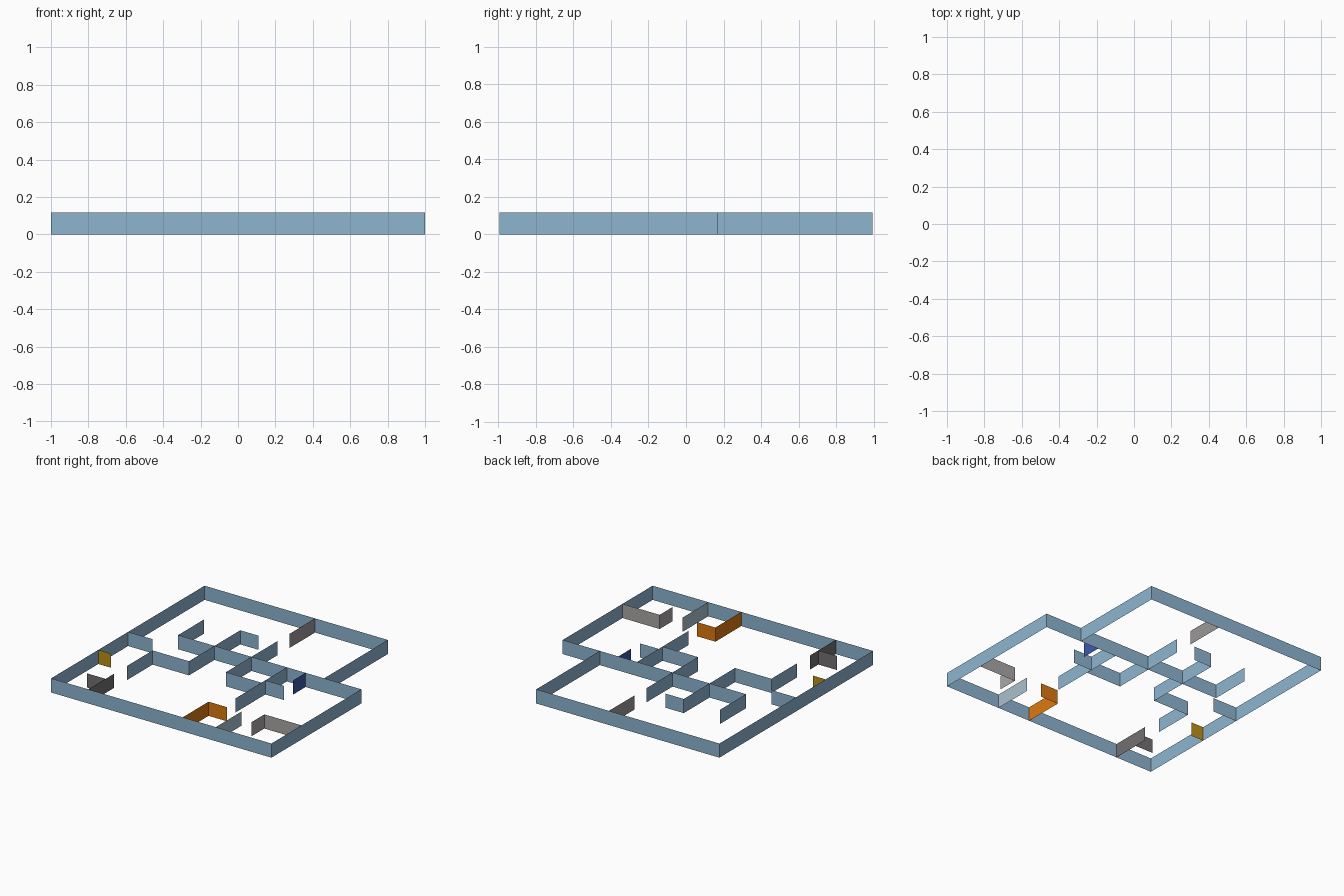
import bpy

if "Cube" in bpy.data.objects:
    bpy.data.objects.remove(bpy.data.objects["Cube"])

HEIGHT = 0.116


def material(name, rgb):
    m = bpy.data.materials.new(name)
    m.diffuse_color = (*rgb, 1)
    m.use_nodes = True
    m.node_tree.nodes["Principled BSDF"].inputs["Base Color"].default_value = m.diffuse_color
    return m


blue = material("blue", (0.27, 0.46, 0.63))
pale_blue = material("pale_blue", (0.40, 0.54, 0.62))
navy = material("navy", (0.045, 0.10, 0.40))
orange = material("orange", (0.72, 0.19, 0.005))
yellow = material("yellow", (0.50, 0.28, 0.01))
dark_grey = material("dark_grey", (0.17, 0.16, 0.16))
mid_grey = material("mid_grey", (0.33, 0.31, 0.31))
light_grey = material("light_grey", (0.40, 0.38, 0.38))


def wall(name, mat, *points):
    """Raise a paper-thin wall along a path on the floor plan."""
    n = len(points)
    verts = [(x, y, z) for z in (0, HEIGHT) for x, y in points]
    faces = [(i, i + 1, n + i + 1, n + i) for i in range(n - 1)]
    mesh = bpy.data.meshes.new(name)
    mesh.from_pydata(verts, [], faces)
    mesh.materials.append(mat)
    obj = bpy.data.objects.new(name, mesh)
    bpy.context.collection.objects.link(obj)
    return obj


# Outer boundary with the stepped back right corner
wall("outer_wall", blue, (-1, -0.995), (1, -0.995), (1, 0.17), (0.663, 0.17),
     (0.663, 0.995), (-1, 0.995), (-1, -0.995))

# Main inner partitions
wall("cross_wall", blue, (0.663, 0.17), (-0.663, 0.17), (-0.663, 0.505))
wall("zigzag_wall", blue, (-0.168, 0.505), (-0.333, 0.505), (-0.333, -0.16),
     (-0.663, -0.16), (-0.663, -0.495))
wall("centre_wall", blue, (0.003, 0.505), (0.003, -0.16), (0.325, -0.16))
wall("right_room_wall", blue, (0.325, 0.17), (0.325, -0.495))
wall("right_room_stub", blue, (0.325, -0.11), (0.495, -0.11))
wall("left_stub", blue, (-1, 0.003), (-0.777, 0.003))

# Coloured partitions
wall("navy_stub", navy, (0.495, 0.17), (0.495, 0.003))
wall("yellow_stub", yellow, (-1, -0.383), (-0.887, -0.383))
wall("orange_corner", orange, (0.195, -0.995), (0.195, -0.66), (0.36, -0.66))
wall("pale_partition", pale_blue, (0.495, -0.995), (0.495, -0.66))

# Grey partitions
wall("back_partition", mid_grey, (0.003, 0.995), (0.003, 0.665))
wall("front_left_partition", dark_grey, (-0.663, -0.995), (-0.663, -0.66))
wall("front_left_stub", dark_grey, (-0.83, -0.77), (-0.663, -0.77))
wall("front_right_corner", light_grey, (1, -0.605), (0.663, -0.605), (0.663, -0.77))
